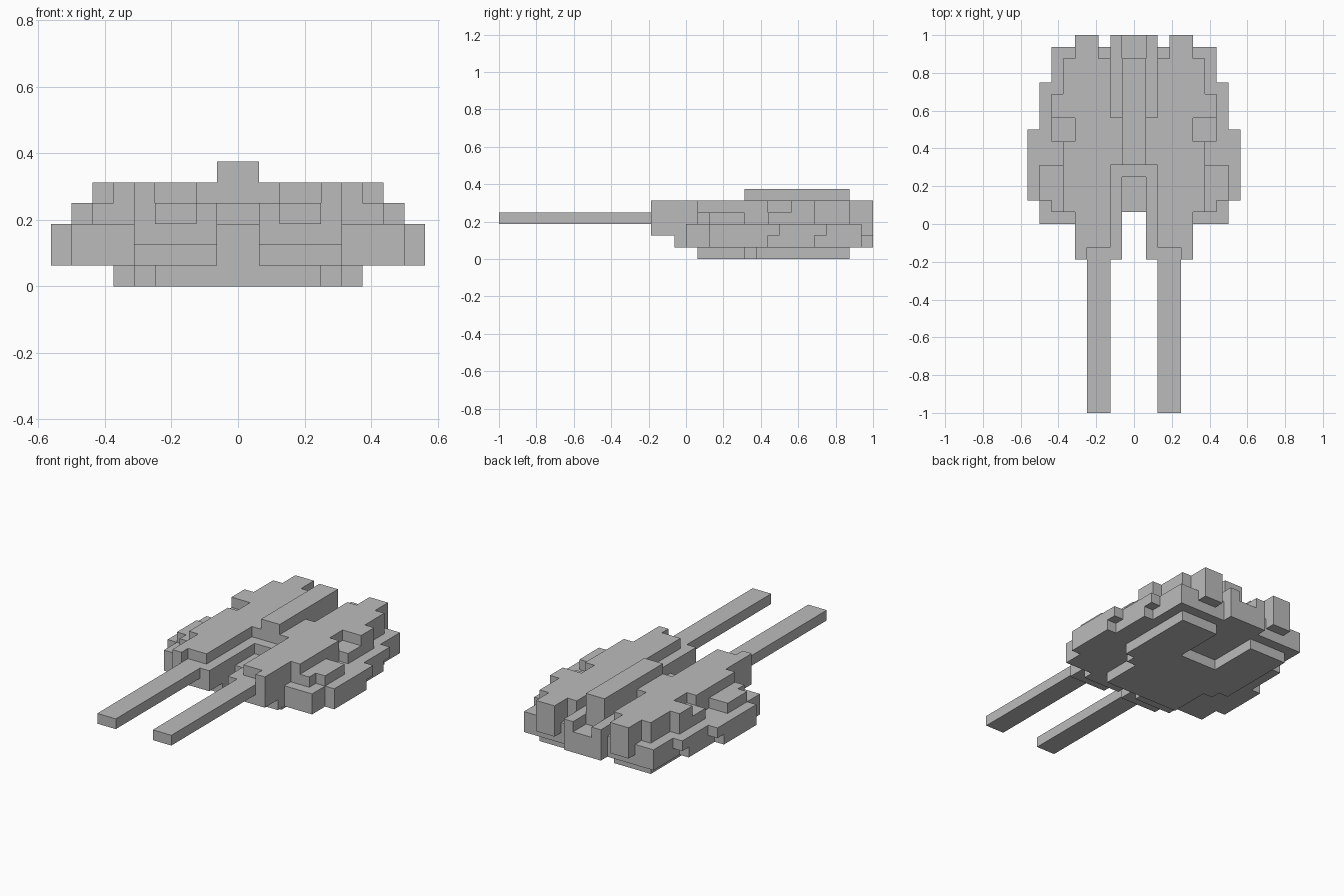
import bpy
import bmesh

UNIT = 1 / 16  # edge length of one block

cube = bpy.data.objects.get("Cube")
if cube:
    bpy.data.objects.remove(cube, do_unlink=True)

# The single flat colour
grey = bpy.data.materials.new("plain grey")
grey.use_nodes = True
colour = (0.5, 0.5, 0.5, 1)
grey.diffuse_color = colour
shader = next(n for n in grey.node_tree.nodes if n.type == "BSDF_PRINCIPLED")
shader.inputs["Base Color"].default_value = colour


def add_prism(name, outline, bottom, top):
    """Extrude an outline, given in blocks, from bottom to top."""
    bm = bmesh.new()
    corners = [bm.verts.new((x * UNIT, y * UNIT, bottom * UNIT)) for x, y in outline]
    base = bm.faces.new(corners)
    extruded = bmesh.ops.extrude_face_region(bm, geom=[base], use_keep_orig=True)
    raised = [g for g in extruded["geom"] if isinstance(g, bmesh.types.BMVert)]
    bmesh.ops.translate(bm, vec=(0, 0, (top - bottom) * UNIT), verts=raised)
    bmesh.ops.recalc_face_normals(bm, faces=bm.faces)
    mesh = bpy.data.meshes.new(name)
    bm.to_mesh(mesh)
    bm.free()
    mesh.materials.append(grey)
    part = bpy.data.objects.new(name, mesh)
    bpy.context.scene.collection.objects.link(part)
    return part


def add_layer(name, half, bottom, top):
    """Mirror a half outline, running front to back, into a full layer."""
    mirrored = [(-x, y) for x, y in reversed(half)]
    return add_prism(name, half + mirrored, bottom, top)


def rectangle(left, right, front, back):
    return [(left, front), (right, front), (right, back), (left, back)]


# Base plate, open at the back like a horseshoe
add_layer("base_plate", [
    (4, 1), (4, 5), (5, 5), (5, 6), (6, 6), (6, 14), (2, 14), (2, 9),
], bottom=0, top=1)

# Lower hull, with its front set back under the cheeks
add_layer("lower_hull", [
    (1, 1), (1, -1), (5, -1), (5, 0), (8, 0), (8, 2), (9, 2), (9, 7),
    (8, 7), (8, 11), (7, 11), (7, 15), (2, 15), (2, 16),
], bottom=1, top=2)

# Upper hull, carrying the cheeks and the feet of the rear fins
add_layer("upper_hull", [
    (1, 1), (1, -3), (5, -3), (5, 0), (8, 0), (8, 2), (9, 2), (9, 8),
    (8, 8), (8, 12), (7, 12), (7, 15), (5, 15), (5, 16), (3, 16), (3, 15),
    (2, 15), (2, 16),
], bottom=2, top=3)

# Lower turret, with side pods and rear posts
add_layer("lower_turret", [
    (1, 4), (1, -3), (5, -3), (5, 1), (7, 1), (7, 2), (8, 2), (8, 5),
    (6, 5), (6, 7), (7, 7), (7, 11), (6, 11), (6, 14), (5, 14), (5, 16),
    (3, 16), (3, 14), (2, 14), (2, 16), (1, 16), (1, 14),
], bottom=3, top=4)

# Turret roof, notched over the barrels and at the sides
add_layer("turret_roof", [
    (2, 5), (2, -2), (4, -2), (4, -3), (5, -3), (5, 1), (6, 1), (6, 7),
    (5, 7), (5, 9), (7, 9), (7, 11), (6, 11), (6, 14), (5, 14), (5, 16),
    (3, 16), (3, 14), (2, 14), (2, 9), (1, 9), (1, 14),
], bottom=4, top=5)

# Raised ridge along the middle of the roof
add_prism("roof_ridge", rectangle(-1, 1, 5, 14), bottom=5, top=6)

# Twin barrels
for side, left in (("left", 2), ("right", -4)):
    add_prism(side + "_barrel", rectangle(left, left + 2, -16, -3), bottom=3, top=4)
